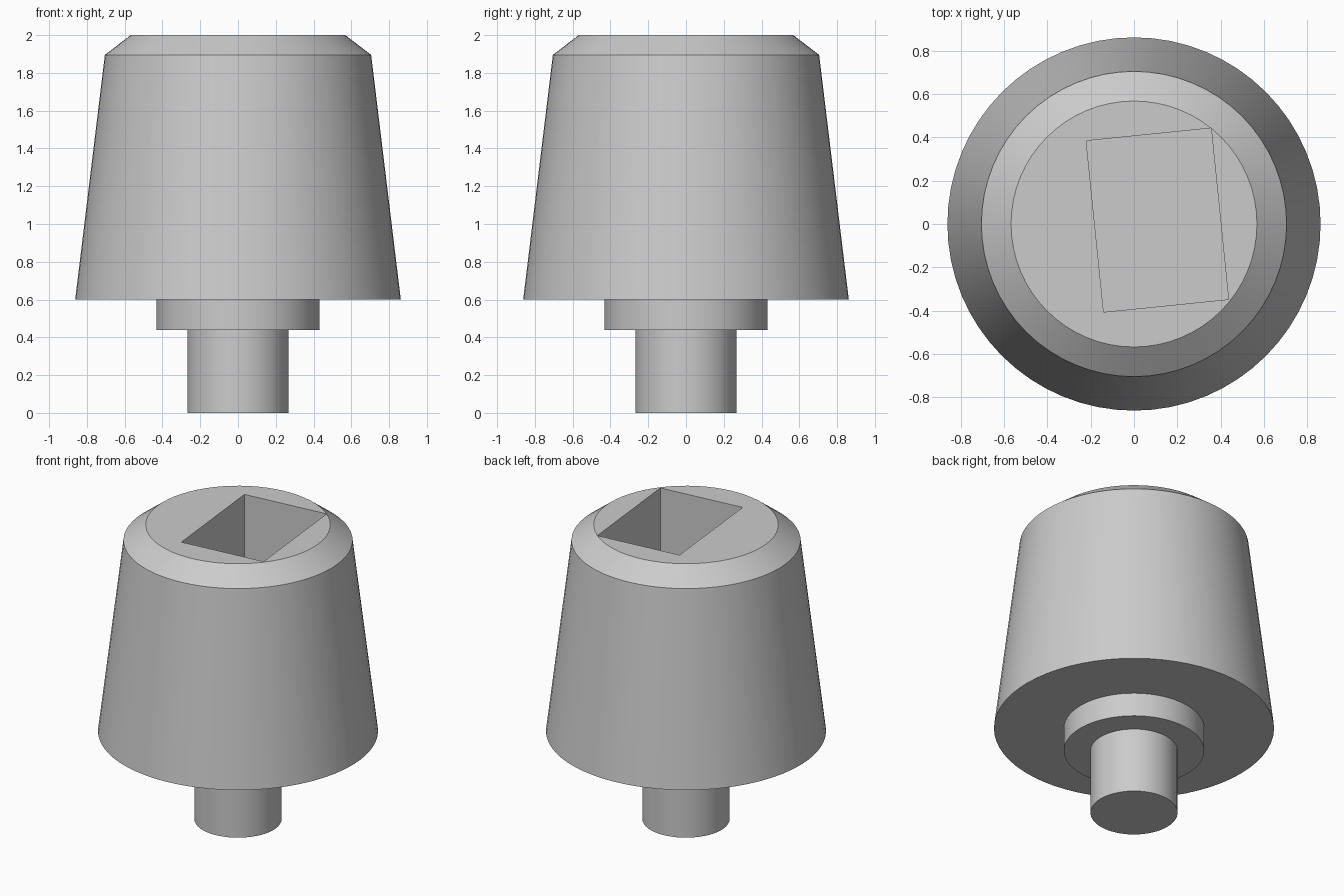
import bpy
import bmesh
import math
from mathutils import Matrix, Vector

SEGMENTS = 64

old = bpy.data.objects.get("Cube")
if old:
    bpy.data.objects.remove(old, do_unlink=True)

# Single plain grey
grey = bpy.data.materials.new("plain grey")
grey.use_nodes = True
colour = (0.6, 0.6, 0.6, 1)
grey.diffuse_color = colour
grey.node_tree.nodes["Principled BSDF"].inputs["Base Color"].default_value = colour


def make_object(name, bm):
    bmesh.ops.recalc_face_normals(bm, faces=bm.faces)
    mesh = bpy.data.meshes.new(name)
    bm.to_mesh(mesh)
    bm.free()
    mesh.materials.append(grey)
    obj = bpy.data.objects.new(name, mesh)
    bpy.context.collection.objects.link(obj)
    return obj


def turned(name, profile):
    """Closed solid turned around z from (radius, height) pairs."""
    bm = bmesh.new()
    rings = []
    for radius, z in profile:
        rings.append([bm.verts.new((radius * math.cos(a), radius * math.sin(a), z))
                      for a in (math.tau * i / SEGMENTS for i in range(SEGMENTS))])
    for low, high in zip(rings, rings[1:]):
        for i in range(SEGMENTS):
            j = (i + 1) % SEGMENTS
            bm.faces.new((low[i], low[j], high[j], high[i]))
    bm.faces.new(rings[0][::-1])
    bm.faces.new(rings[-1])
    return make_object(name, bm)


# Stepped shaft, collar and tapered, chamfered head in one turned solid
body = turned("tapered_plug", [(0.268, 0), (0.268, 0.44), (0.432, 0.44), (0.432, 0.6),
                               (0.862, 0.6), (0.705, 1.895), (0.568, 2.0)])

# Rectangular socket, slightly turned and off-centre, cut down into the head
bm = bmesh.new()
depth = 0.8
place = (Matrix.Translation(Vector((0.108, 0.018, 2.0)))
         @ Matrix.Rotation(math.radians(5.8), 4, "Z")
         @ Matrix.Diagonal((0.58, 0.795, 2 * depth, 1)))
bmesh.ops.create_cube(bm, size=1, matrix=place)
cutter = make_object("socket_cutter", bm)
cutter.hide_render = True

cut = body.modifiers.new("socket", "BOOLEAN")
cut.operation = "DIFFERENCE"
cut.solver = "EXACT"
cut.object = cutter

# Apply the cut, then drop the cutter
bpy.ops.object.select_all(action="DESELECT")
bpy.context.view_layer.objects.active = body
body.select_set(True)
bpy.ops.object.modifier_apply(modifier=cut.name)
bpy.data.objects.remove(cutter, do_unlink=True)
bpy.ops.object.shade_smooth_by_angle(angle=math.radians(20))
